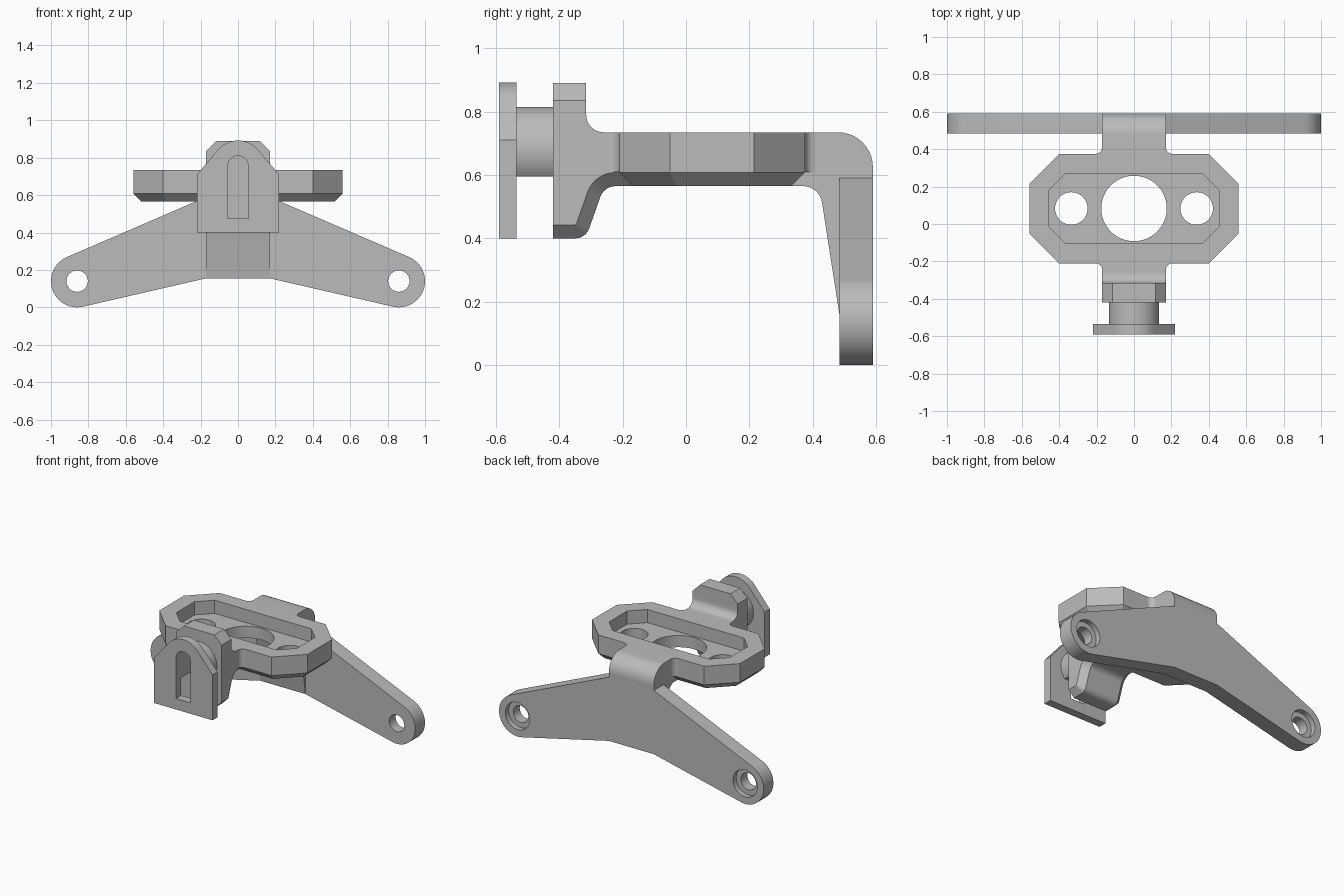
import bpy, bmesh
from math import cos, sin, radians, pi

cube = bpy.data.objects.get("Cube")
if cube:
    bpy.data.objects.remove(cube, do_unlink=True)

grey = bpy.data.materials.new("plain grey")
grey.use_nodes = True
COLOR = (0.5, 0.5, 0.5, 1)
grey.diffuse_color = COLOR
grey.node_tree.nodes["Principled BSDF"].inputs["Base Color"].default_value = COLOR


def arc(cx, cy, r, start, end, n=10):
    angles = [radians(start + (end - start) * i / n) for i in range(n + 1)]
    return [(cx + r * cos(a), cy + r * sin(a)) for a in angles]


def mirrored(half):
    """Close a right-hand outline with its reflection."""
    return half + [(-u, v) for u, v in reversed(half)]


def prism(name, outline, axis, lo, hi, bevels=()):
    """Extrude an outline along an axis, then chamfer the edges picked by each rule."""
    place = {"x": lambda u, v, w: (w, u, v),
             "y": lambda u, v, w: (u, w, v),
             "z": lambda u, v, w: (u, v, w)}[axis]
    bm = bmesh.new()
    base = bm.faces.new([bm.verts.new(place(u, v, lo)) for u, v in outline])
    top = bmesh.ops.extrude_face_region(bm, geom=[base], use_keep_orig=True)["geom"]
    shift = place(0, 0, hi - lo)
    bmesh.ops.translate(bm, vec=shift, verts=[g for g in top if isinstance(g, bmesh.types.BMVert)])
    bmesh.ops.recalc_face_normals(bm, faces=bm.faces[:])
    for size, rule in bevels:
        picked = [e for e in bm.edges if rule((e.verts[0].co + e.verts[1].co) / 2)]
        bmesh.ops.bevel(bm, geom=picked, offset=size, offset_type="OFFSET",
                        segments=1, affect="EDGES", clamp_overlap=True)
    bmesh.ops.recalc_face_normals(bm, faces=bm.faces[:])
    mesh = bpy.data.meshes.new(name)
    bm.to_mesh(mesh)
    bm.free()
    mesh.materials.append(grey)
    obj = bpy.data.objects.new(name, mesh)
    bpy.context.collection.objects.link(obj)
    return obj


def activate(obj):
    bpy.ops.object.select_all(action="DESELECT")
    obj.select_set(True)
    bpy.context.view_layer.objects.active = obj


def cut(obj, outline, axis, lo, hi):
    cutter = prism("cutter", outline, axis, lo, hi)
    mod = obj.modifiers.new("cut", "BOOLEAN")
    mod.operation, mod.solver, mod.object = "DIFFERENCE", "EXACT", cutter
    activate(obj)
    bpy.ops.object.modifier_apply(modifier=mod.name)
    bpy.data.objects.remove(cutter, do_unlink=True)


def circle(cx, cy, r):
    return arc(cx, cy, r, 0, 360, 48)[:-1]


def octagon(hx, y0, y1, c):
    return mirrored([(hx - c, y0), (hx, y0 + c), (hx, y1 - c), (hx - c, y1)])


HALF = 0.17       # half width of the central spine
MID = 0.083       # y centre of the top plate
parts = []

# Top plate with chamfered underside, shallow pocket and three holes
plate = prism("top_plate", octagon(0.56, -0.21, 0.375, 0.16), "z", 0.565, 0.735,
              [(0.043, lambda m: m.z < 0.57)])
cut(plate, octagon(0.455, -0.105, 0.27, 0.09), "z", 0.645, 0.8)
for x, r in ((0, 0.175), (-0.335, 0.087), (0.335, 0.087)):
    cut(plate, circle(x, MID, r), "z", 0.5, 0.8)
parts.append(plate)

# Front bracket: neck, sloping web and upright block
outline = ([(-0.21, 0.735)] + arc(-0.26, 0.79, 0.055, 270, 180)
           + [(-0.315, 0.89), (-0.42, 0.89), (-0.42, 0.40)]
           + arc(-0.35, 0.447, 0.047, 270, 340, 6)
           + arc(-0.223, 0.515, 0.05, 160, 90, 6)
           + [(-0.167, 0.565), (-0.21, 0.61)])
parts.append(prism("front_bracket", outline, "x", -HALF, HALF, [
    (0.043, lambda m: abs(m.x) > 0.16 and m.z < 0.6 and -0.415 < m.y < -0.19),
    (0.055, lambda m: abs(m.x) > 0.16 and m.z > 0.88)]))

# Rear bracket: neck, rounded shoulder and tapering gusset
outline = ([(0.375, 0.735)] + arc(0.48, 0.625, 0.11, 90, 0)
           + [(0.55, 0.625), (0.55, 0.155), (0.485, 0.155)]
           + arc(0.37, 0.505, 0.06, 8, 90, 8)
           + [(0.33, 0.565), (0.375, 0.61)])
parts.append(prism("rear_bracket", outline, "x", -HALF, HALF))

# Small fillets where the necks meet the plate
R = 0.035
for side, label in ((1, "left"), (-1, "right")):
    for y, d, low, end in ((-0.21, -1, 0.61, "front"), (0.375, 1, 0.61, "rear")):
        curve = [(side * (HALF + R + u), y + d * (R + v)) for u, v in arc(0, 0, R, 180, 270, 6)]
        parts.append(prism(f"{end}_{label}_fillet", [(side * HALF, y)] + curve, "z", low, 0.735))

# Wide rear arm with rounded ends and counterbored holes
half = ([(HALF, 0.155)] + arc(0.86, 0.14, 0.14, -102, 67, 24)
        + [(HALF, 0.59), (HALF, 0.625)])
arm = prism("rear_arm", mirrored(half), "y", 0.485, 0.59)
for x in (-0.86, 0.86):
    cut(arm, circle(x, 0.14, 0.057), "y", 0.4, 0.7)
    cut(arm, circle(x, 0.14, 0.092), "y", 0.555, 0.7)
parts.append(arm)

# Clip face and its round boss, both pierced by an arched slot
clip = prism("clip_face", mirrored([(0.22, 0.40), (0.22, 0.71)] + arc(0, 0.752, 0.14, 40, 89, 10)),
             "y", -0.59, -0.535)
boss = prism("clip_boss", arc(0, 0.68, 0.135, -39, 219, 40), "y", -0.535, -0.42)
slot = mirrored([(0.055, 0.475)] + arc(0, 0.755, 0.055, 0, 88, 8))
for obj in (clip, boss):
    cut(obj, slot, "y", -0.7, -0.3)
    parts.append(obj)

for obj in parts:
    activate(obj)
    bpy.ops.object.shade_smooth_by_angle(angle=radians(25))
